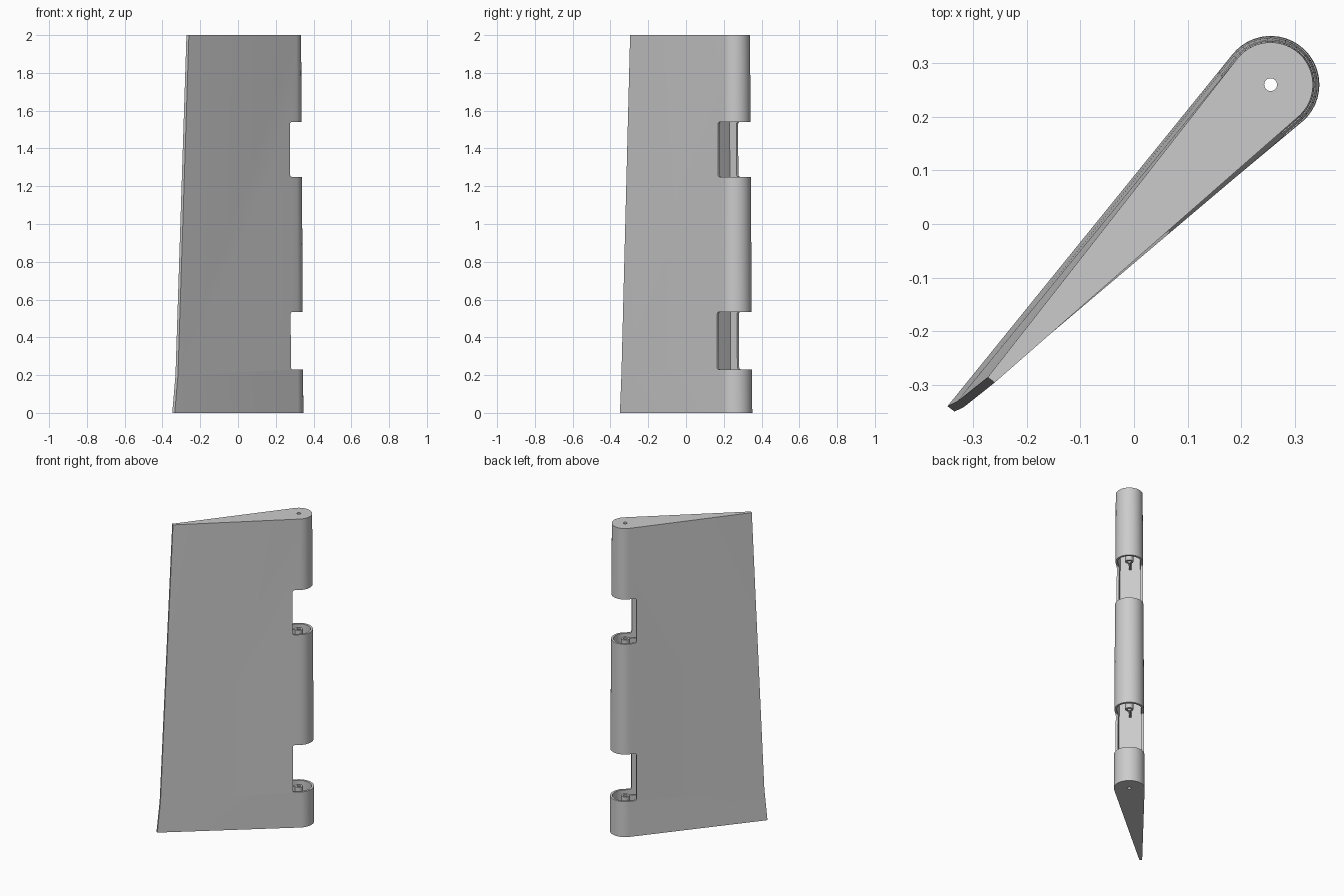
import bpy, bmesh, math
from mathutils import Vector, Matrix

cube = bpy.data.objects.get("Cube")
if cube:
    bpy.data.objects.remove(cube)

grey = bpy.data.materials.new("light grey")
grey.use_nodes = True
COLOUR = (0.6, 0.6, 0.6, 1)
grey.diffuse_color = COLOUR
grey.node_tree.nodes["Principled BSDF"].inputs["Base Color"].default_value = COLOUR

PIN = Vector((0.255, 0.26))
CHORD = Vector((0.69, 0.72)).normalized()
ANGLE = math.atan2(CHORD.y, CHORD.x)


def add_object(name, bm):
    bmesh.ops.recalc_face_normals(bm, faces=bm.faces)
    mesh = bpy.data.meshes.new(name)
    bm.to_mesh(mesh)
    bm.free()
    mesh.materials.append(grey)
    ob = bpy.data.objects.new(name, mesh)
    bpy.context.collection.objects.link(ob)
    return ob


def loft(name, rings):
    """Skin a stack of equal-length rings and cap both ends."""
    bm = bmesh.new()
    rows = [[bm.verts.new(p) for p in ring] for ring in rings]
    n = len(rows[0])
    for low, high in zip(rows, rows[1:]):
        for i in range(n):
            j = (i + 1) % n
            bm.faces.new((low[i], low[j], high[j], high[i]))
    bm.faces.new(rows[0])
    bm.faces.new(rows[-1])
    return add_object(name, bm)


def radius(z):
    return 0.091 - 0.006 * z


def arc(r, z, start, end, steps):
    points = []
    for i in range(steps + 1):
        a = math.radians(start + (end - start) * i / steps)
        points.append((PIN.x + r * math.cos(a), PIN.y + r * math.sin(a), z))
    return points


def box(name, near, far, half_width, z0, z1):
    """Box lying along the chord; distances run from the pin axis."""
    bm = bmesh.new()
    bmesh.ops.create_cube(bm, size=1)
    mid = PIN + CHORD * (near + far) / 2
    place = Matrix.Translation((mid.x, mid.y, (z0 + z1) / 2)) @ Matrix.Rotation(ANGLE, 4, 'Z')
    size = Matrix.Diagonal((far - near, 2 * half_width, z1 - z0, 1))
    bm.transform(place @ size)
    return add_object(name, bm)


def cylinder(name, r, z0, z1, sides=24):
    return loft(name, [arc(r, z, 0, 360 - 360 / sides, sides - 1) for z in (z0, z1)])


def cut(target, cutter):
    mod = target.modifiers.new("cut", 'BOOLEAN')
    mod.operation = 'DIFFERENCE'
    mod.solver = 'EXACT'
    mod.object = cutter
    cutter.hide_render = True
    bpy.context.view_layer.update()
    graph = bpy.context.evaluated_depsgraph_get()
    result = bpy.data.meshes.new_from_object(target.evaluated_get(graph))
    target.modifiers.clear()
    target.data = result
    bpy.data.objects.remove(cutter)


# Tapered blade with a round leading edge and a thin blunt trailing edge
rings = []
for z, x, y in ((0, -0.348, -0.34), (0.2, -0.331, -0.332), (2, -0.273, -0.286)):
    rings.append(arc(radius(z), z, -47, 142, 24) + [(x, y, z), (x + 0.013, y - 0.01, z)])
blade = loft("blade", rings)

# Hollow behind the leading edge
hollow = []
for z in (0.1, 1.68):
    r = radius(z) - 0.014
    ring = arc(r, z, -47, 142, 20)
    for side in (142, -47):
        a = math.radians(side)
        edge = PIN + Vector((math.cos(a), math.sin(a))) * r
        back = edge - Vector((0.62, 0.785) if side > 0 else (0.757, 0.652)) * 0.09
        ring.append((back.x, back.y, z))
    hollow.append(ring)
cut(blade, loft("hollow_cutter", hollow))

# Hinge notches
NOTCHES = ((0.23, 0.535), (1.25, 1.54))
for z0, z1 in NOTCHES:
    notch = box("notch_cutter", -0.052, 0.3, 0.25, z0, z1)
    bevel = notch.modifiers.new("round", 'BEVEL')
    bevel.width = 0.012
    bevel.segments = 3
    cut(blade, notch)

# Pin hole through the whole height
cut(blade, cylinder("pin_cutter", 0.012, -0.1, 2.1))

# Pin tubes and their ribs inside each hollow segment
for i, (z0, z1) in enumerate(((0.09, 0.23), (0.535, 1.25), (1.54, 1.69))):
    tube = cylinder(f"pin_tube_{i + 1}", 0.024, z0, z1)
    cut(tube, cylinder("tube_cutter", 0.012, z0 - 0.1, z1 + 0.1))
    rib = box(f"tube_rib_{i + 1}", -0.11, -0.02, 0.006, z0, z1)

# Smooth shading with crisp edges
bpy.ops.object.select_all(action='DESELECT')
for ob in bpy.context.collection.objects:
    if ob.type == 'MESH' and ob.name.startswith(("blade", "pin_tube")):
        ob.select_set(True)
        bpy.context.view_layer.objects.active = ob
bpy.ops.object.shade_smooth_by_angle(angle=math.radians(30))
